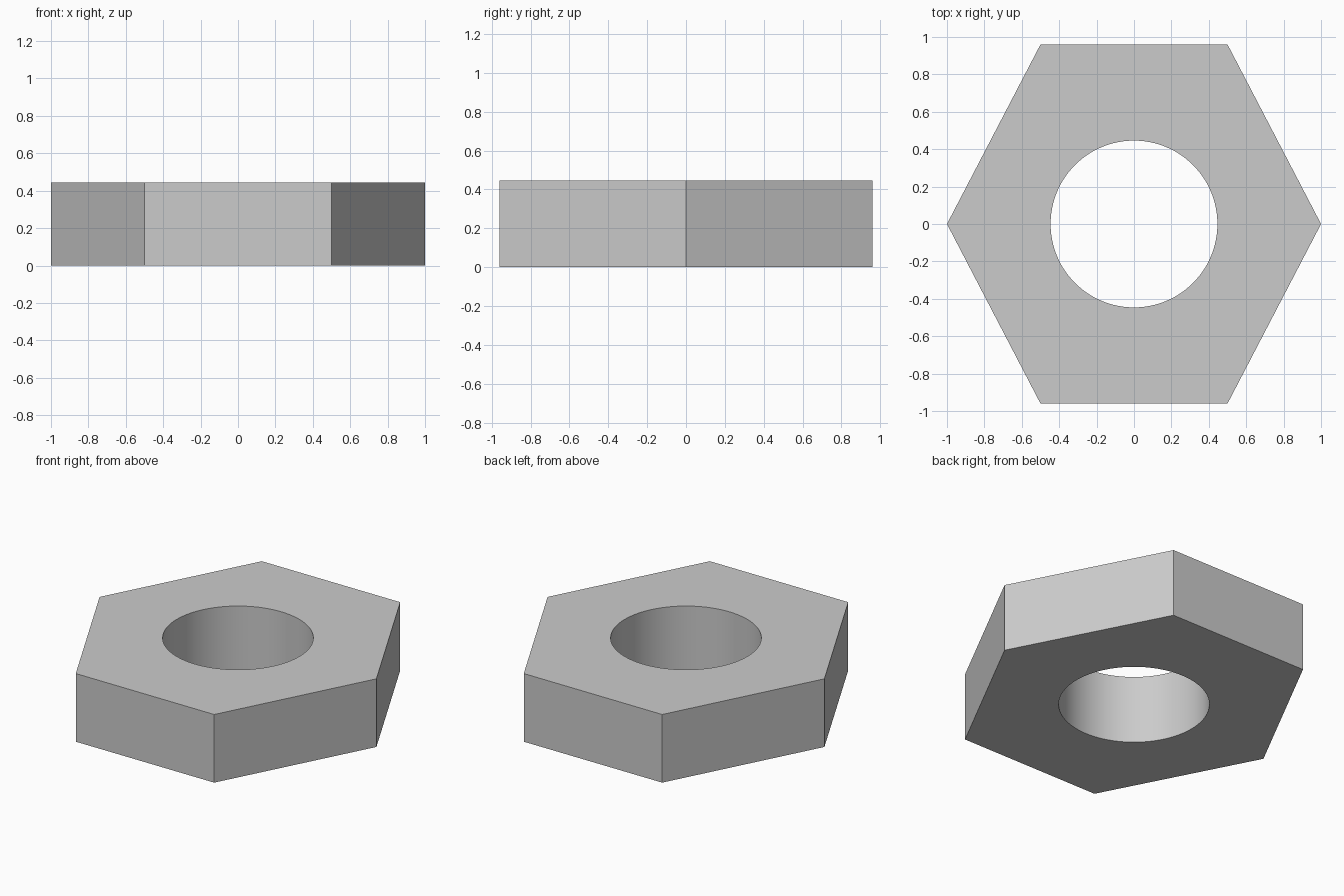
import bpy, bmesh
from math import radians

if "Cube" in bpy.data.objects:
    bpy.data.objects.remove(bpy.data.objects["Cube"])

HEIGHT = 0.445
HOLE_RADIUS = 0.446

# Hexagonal nut body: outline extruded upwards
outline = [(1, 0), (0.5, 0.96), (-0.5, 0.96), (-1, 0), (-0.5, -0.96), (0.5, -0.96)]
bm = bmesh.new()
base = bm.faces.new([bm.verts.new((x, y, 0)) for x, y in outline])
top = bmesh.ops.extrude_face_region(bm, geom=[base], use_keep_orig=True)["geom"]
bmesh.ops.translate(bm, vec=(0, 0, HEIGHT),
                    verts=[v for v in top if isinstance(v, bmesh.types.BMVert)])
bmesh.ops.recalc_face_normals(bm, faces=bm.faces)
mesh = bpy.data.meshes.new("hex_nut")
bm.to_mesh(mesh)
bm.free()
nut = bpy.data.objects.new("hex_nut", mesh)
bpy.context.collection.objects.link(nut)

# Round through-hole
bpy.ops.mesh.primitive_cylinder_add(vertices=96, radius=HOLE_RADIUS, depth=2,
                                    location=(0, 0, HEIGHT / 2))
cutter = bpy.context.object
cutter.name = "hole_cutter"
cutter.hide_render = True

bpy.ops.object.select_all(action='DESELECT')
nut.select_set(True)
bpy.context.view_layer.objects.active = nut
mod = nut.modifiers.new("hole", 'BOOLEAN')
mod.operation = 'DIFFERENCE'
mod.solver = 'EXACT'
mod.object = cutter
bpy.ops.object.modifier_apply(modifier=mod.name)
bpy.data.objects.remove(cutter)

# Smooth hole wall, crisp outer edges
bpy.ops.object.shade_smooth_by_angle(angle=radians(30))
